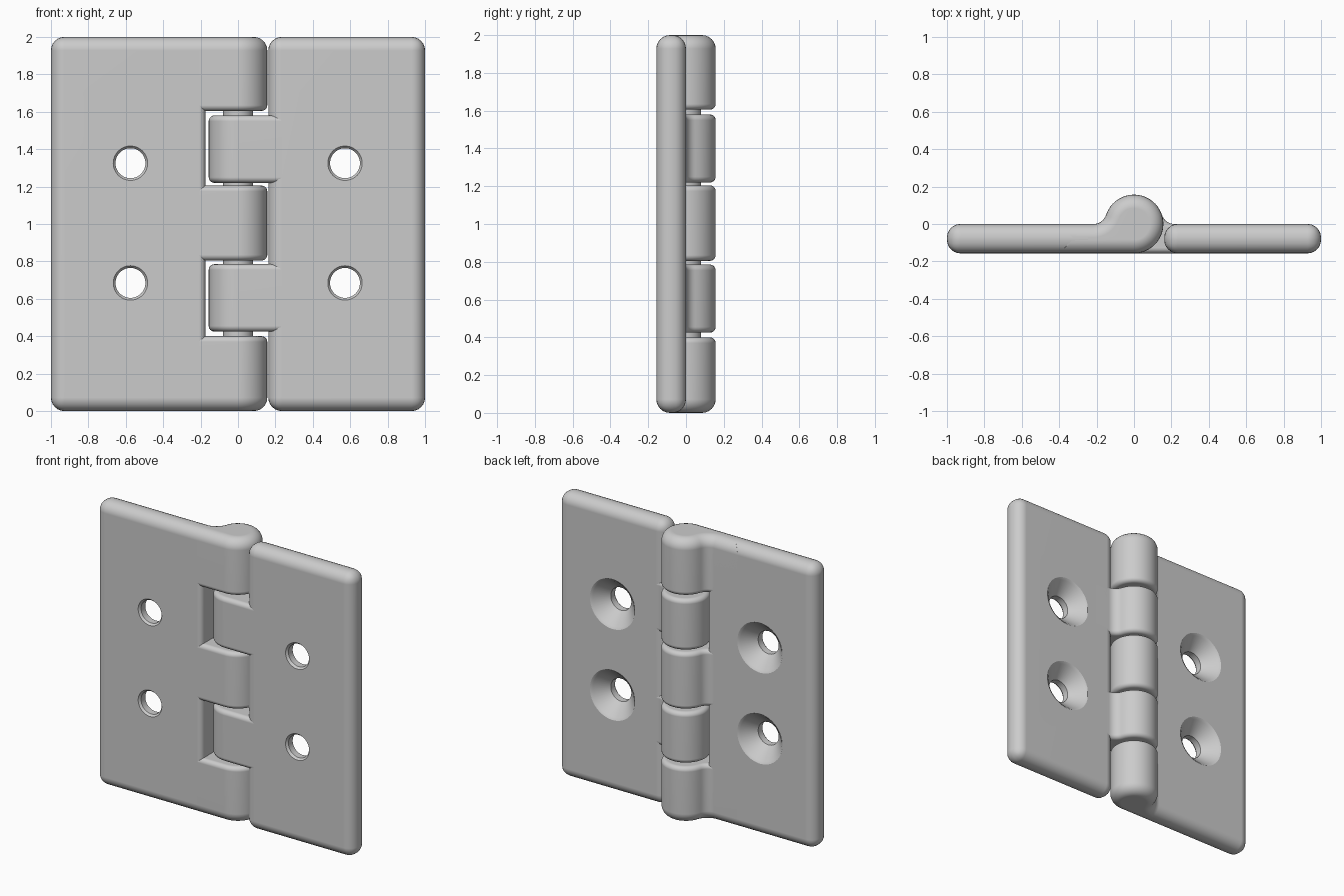
import bpy, bmesh, math

if "Cube" in bpy.data.objects:
    bpy.data.objects.remove(bpy.data.objects["Cube"])

R = 0.157        # barrel radius and plate thickness
ROUND = 0.072    # large edge rounding
FIL = 0.07       # fillet between plate and barrel

steel = bpy.data.materials.new("grey steel")
steel.diffuse_color = (0.6, 0.6, 0.6, 1)
steel.use_nodes = True
steel.node_tree.nodes["Principled BSDF"].inputs["Base Color"].default_value = steel.diffuse_color


def new_object(name, bm):
    bmesh.ops.recalc_face_normals(bm, faces=bm.faces)
    me = bpy.data.meshes.new(name)
    bm.to_mesh(me)
    bm.free()
    me.materials.append(steel)
    ob = bpy.data.objects.new(name, me)
    bpy.context.collection.objects.link(ob)
    return ob


def prism(name, profile, z0, z1, radius):
    """Extrude an xy profile; radius(edge) gives the rounding of each edge."""
    bm = bmesh.new()
    lo = [bm.verts.new((x, y, z0)) for x, y in profile]
    hi = [bm.verts.new((x, y, z1)) for x, y in profile]
    bm.faces.new(lo)
    bm.faces.new(hi)
    n = len(profile)
    for i in range(n):
        j = (i + 1) % n
        bm.faces.new((lo[i], lo[j], hi[j], hi[i]))
    w = bm.edges.layers.float.new("bevel_weight_edge")
    for e in bm.edges:
        e[w] = radius(e) / ROUND
    ob = new_object(name, bm)
    b = ob.modifiers.new("round", 'BEVEL')
    b.limit_method = 'WEIGHT'
    b.width = ROUND
    b.segments = 6
    b.use_clamp_overlap = False
    return ob


def finish(ob):
    """Apply the modifiers and smooth the rounded edges."""
    dg = bpy.context.evaluated_depsgraph_get()
    me = bpy.data.meshes.new_from_object(ob.evaluated_get(dg))
    ob.modifiers.clear()
    ob.data = me
    bpy.ops.object.select_all(action='DESELECT')
    ob.select_set(True)
    bpy.context.view_layer.objects.active = ob
    bpy.ops.object.shade_smooth_by_angle(angle=math.radians(28))
    wn = ob.modifiers.new("normals", 'WEIGHTED_NORMAL')
    wn.keep_sharp = True


def is_vertical(e):
    a, b = (v.co for v in e.verts)
    return abs(a.z - b.z) > 0.01


# countersunk screw holes: one revolved cutter per hole
def hole_cutter(x, z):
    prof = [(-0.25, 0.092), (-0.157, 0.092), (-0.142, 0.08), (-0.095, 0.08),
            (-0.01, 0.16), (0.0, 0.176), (0.1, 0.176)]
    n = 48
    bm = bmesh.new()
    rings = [[bm.verts.new((x + r * math.cos(2 * math.pi * i / n), y,
                            z + r * math.sin(2 * math.pi * i / n)))
              for i in range(n)] for y, r in prof]
    for a, b in zip(rings, rings[1:]):
        for i in range(n):
            j = (i + 1) % n
            bm.faces.new((a[i], a[j], b[j], b[i]))
    bm.faces.new(rings[0])
    bm.faces.new(rings[-1])
    ob = new_object("hole_cutter", bm)
    ob.hide_render = True
    return ob


def plate(name, x0, x1, hole_x, radius):
    ob = prism(name, [(x0, -R), (x1, -R), (x1, 0), (x0, 0)], 0, 2, radius)
    cutters = [hole_cutter(hole_x, z) for z in (0.685, 1.325)]
    for c in cutters:
        m = ob.modifiers.new("hole", 'BOOLEAN')
        m.operation = 'DIFFERENCE'
        m.solver = 'EXACT'
        m.object = c
    finish(ob)
    for c in cutters:
        bpy.data.objects.remove(c)


def left_radius(e):
    # the slot side is tighter than the outer edges
    if is_vertical(e) and e.verts[0].co.x > -0.5:
        return 0.035 if e.verts[0].co.y < -0.1 else 0.01
    return ROUND


plate("left_plate", -1, -0.174, -0.575, left_radius)
plate("right_plate", 0.162, 1, 0.572, lambda e: ROUND)


# knuckles: flat tongue rolled into the barrel, filleted into the plate
def knuckle(name, side, z0, z1, r0, r1):
    cx = -math.sqrt((R + FIL) ** 2 - FIL ** 2)
    a = math.atan2(FIL, -cx)
    pts = [(-0.4, -R)]
    for i in range(33):
        t = -math.pi / 2 + (1.5 * math.pi - a) * i / 32
        pts.append((R * math.cos(t), R * math.sin(t)))
    for i in range(1, 9):
        t = -a + (a - math.pi / 2) * i / 8
        pts.append((cx + FIL * math.cos(t), FIL + FIL * math.sin(t)))
    pts.append((-0.4, 0))

    def radius(e):
        if is_vertical(e):
            return 0
        return r0 if e.verts[0].co.z < (z0 + z1) / 2 else r1
    finish(prism(name, [(-side * x, y) for x, y in pts], z0, z1, radius))


knuckle("left_knuckle_bottom", -1, 0, 0.4, ROUND, 0.03)
knuckle("left_knuckle_middle", -1, 0.805, 1.205, 0.03, 0.03)
knuckle("left_knuckle_top", -1, 1.605, 2, 0.03, ROUND)
knuckle("right_knuckle_lower", 1, 0.425, 0.785, 0.03, 0.03)
knuckle("right_knuckle_upper", 1, 1.22, 1.58, 0.03, 0.03)

# hinge pin inside the barrel
bpy.ops.mesh.primitive_cylinder_add(vertices=32, radius=0.08, depth=1.6,
                                    location=(0, 0, 1))
pin = bpy.context.object
pin.name = "hinge_pin"
pin.data.materials.append(steel)
bpy.ops.object.shade_smooth_by_angle(angle=math.radians(30))
